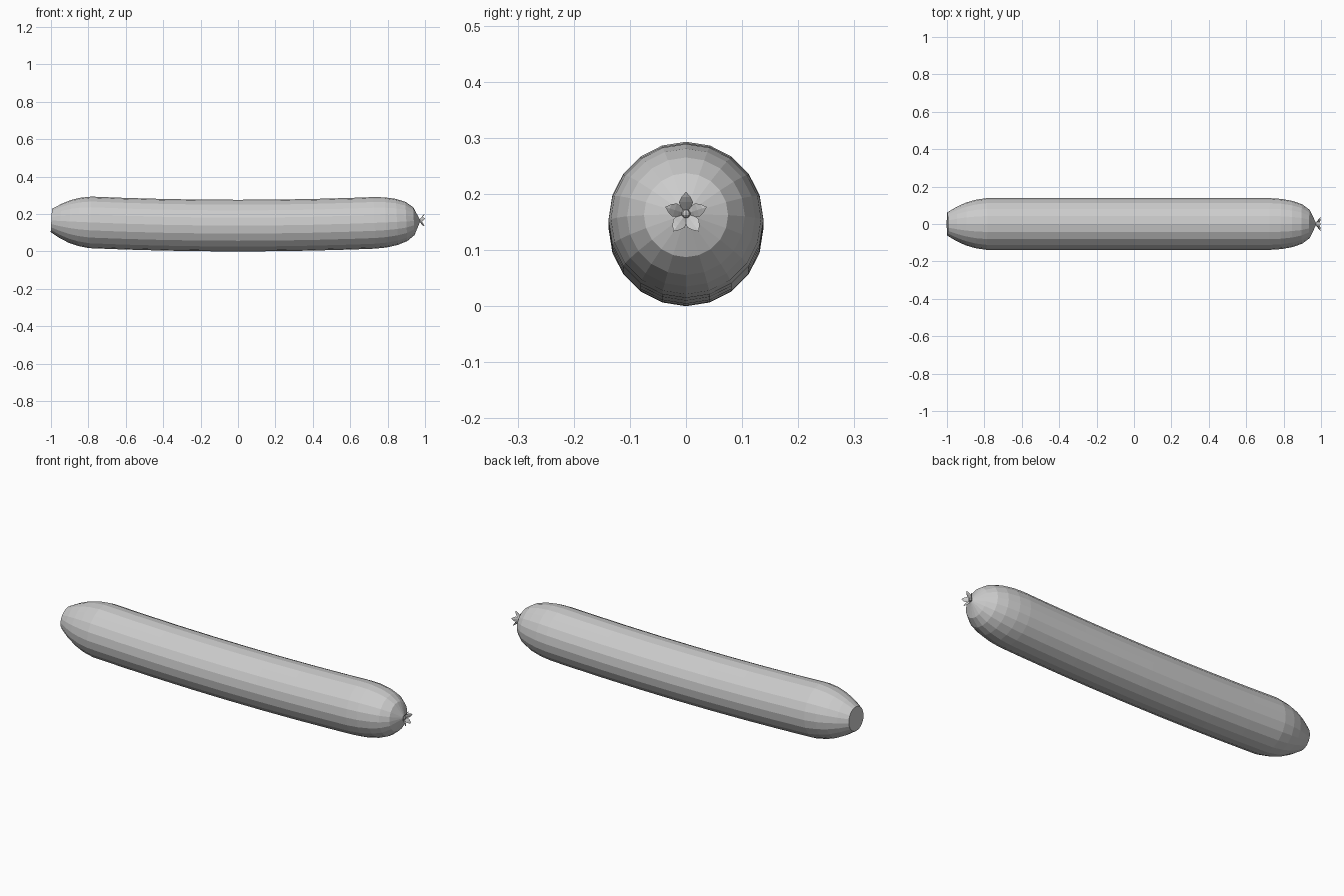
import bpy, bmesh, math
from mathutils import Vector, Matrix

if "Cube" in bpy.data.objects:
    bpy.data.objects.remove(bpy.data.objects["Cube"])

grey = bpy.data.materials.new("plain_grey")
grey.diffuse_color = (0.6, 0.6, 0.6, 1)
grey.use_nodes = True
grey.node_tree.nodes["Principled BSDF"].inputs["Base Color"].default_value = grey.diffuse_color


def finish(name, bm):
    bmesh.ops.recalc_face_normals(bm, faces=bm.faces)
    me = bpy.data.meshes.new(name)
    bm.to_mesh(me)
    bm.free()
    me.materials.append(grey)
    ob = bpy.data.objects.new(name, me)
    bpy.context.collection.objects.link(ob)
    return ob


def axis(x):
    # gently upward-curving centre line
    return 0.138 + 0.0275 * x * x


# Body: 20-sided rings (x, radius) along the curve, flat cut end on the left
SIDES = 20
profile = [(-0.998, 0.062), (-0.95, 0.091), (-0.90, 0.114), (-0.85, 0.129), (-0.79, 0.138),
           (-0.6, 0.138), (-0.4, 0.138), (-0.2, 0.138), (0, 0.138), (0.2, 0.138),
           (0.4, 0.138), (0.6, 0.138), (0.73, 0.138), (0.79, 0.134), (0.85, 0.123),
           (0.90, 0.105), (0.94, 0.075), (0.972, 0.008)]
bm = bmesh.new()
rings = []
for x, r in profile:
    tilt = Matrix.Rotation(-math.atan(0.055 * x), 3, 'Y')
    ring = []
    for i in range(SIDES):
        a = 2 * math.pi * i / SIDES
        p = tilt @ Vector((0, r * math.cos(a), r * math.sin(a)))
        ring.append(bm.verts.new(p + Vector((x, 0, axis(x)))))
    rings.append(ring)
for a, b in zip(rings, rings[1:]):
    for i in range(SIDES):
        j = (i + 1) % SIDES
        bm.faces.new((a[i], a[j], b[j], b[i]))
bm.faces.new(rings[0])
bm.faces.new(rings[-1])
finish("vegetable_body", bm)

# Blossom: five pointed, ridged petals flaring from the tip
tip = Vector((0.969, 0, axis(0.97) + 0.001))
# outline stations: (outward distance, half width, forward offset)
stations = [(0.003, 0.003, 0.0), (0.013, 0.010, 0.008), (0.021, 0.0125, 0.015),
            (0.030, 0.008, 0.022)]
for k in range(5):
    bm = bmesh.new()
    rows = []
    for d, w, f in stations:
        rows.append([bm.verts.new(p) for p in
                     ((f + 0.002, -w, d), (f - 0.001, 0, d), (f + 0.002, w, d), (f + 0.004, 0, d))])
    for a, b in zip(rows, rows[1:]):
        for i in range(4):
            j = (i + 1) % 4
            bm.faces.new((a[i], a[j], b[j], b[i]))
    end = bm.verts.new((0.030, 0, 0.039))
    for i in range(4):
        bm.faces.new((rows[-1][i], rows[-1][(i + 1) % 4], end))
    bm.faces.new(rows[0])
    bm.transform(Matrix.Translation(tip) @ Matrix.Rotation(2 * math.pi * k / 5, 4, 'X'))
    finish("petal_%d" % (k + 1), bm)

# Small centre of the blossom
bm = bmesh.new()
bmesh.ops.create_uvsphere(bm, u_segments=8, v_segments=5, radius=0.008)
bm.transform(Matrix.Translation(tip + Vector((0.008, 0, 0))))
finish("blossom_centre", bm)
